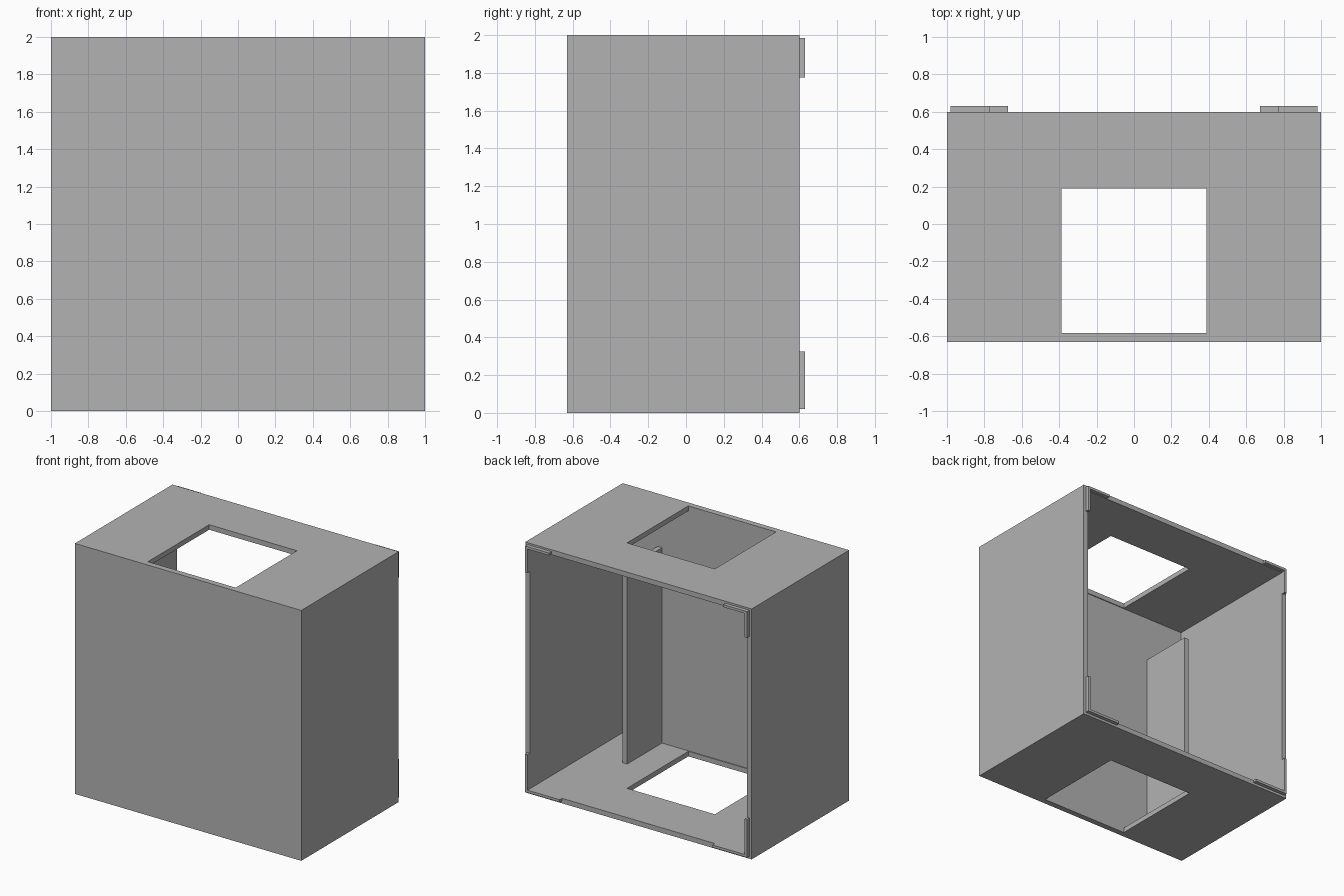
import bpy
import bmesh

cube = bpy.data.objects.get("Cube")
if cube:
    bpy.data.objects.remove(cube, do_unlink=True)

grey = bpy.data.materials.new("plain grey")
grey.diffuse_color = (0.45, 0.45, 0.45, 1)
grey.use_nodes = True
grey.node_tree.nodes["Principled BSDF"].inputs["Base Color"].default_value = (0.45, 0.45, 0.45, 1)

WALL = 0.04
FRONT, BACK = -0.63, 0.60


def finish(name, bm):
    bmesh.ops.recalc_face_normals(bm, faces=bm.faces)
    mesh = bpy.data.meshes.new(name)
    bm.to_mesh(mesh)
    bm.free()
    mesh.materials.append(grey)
    obj = bpy.data.objects.new(name, mesh)
    bpy.context.collection.objects.link(obj)
    return obj


def rectangle(bm, x, y0, y1, z):
    corners = [(-x, y0), (x, y0), (x, y1), (-x, y1)]
    return [bm.verts.new((a, b, z)) for a, b in corners]


def extrude_outline(name, points, axis, start, end):
    """Prism from a 2D outline; axis is the direction of extrusion."""
    bm = bmesh.new()

    def place(u, v, w):
        co = [u, v]
        co.insert("xyz".index(axis), w)
        return co
    face = bm.faces.new([bm.verts.new(place(u, v, start)) for u, v in points])
    moved = bmesh.ops.extrude_face_region(bm, geom=[face], use_keep_orig=True)["geom"]
    shift = place(0, 0, end - start)
    bmesh.ops.translate(bm, vec=shift, verts=[g for g in moved if isinstance(g, bmesh.types.BMVert)])
    return finish(name, bm)


# Cabinet shell: open back, square opening in the top and the floor
bm = bmesh.new()
rings = []
for z in (0, 2):
    outer = rectangle(bm, 1, FRONT, BACK, z)
    hole = rectangle(bm, 0.388, -0.583, 0.19, z)
    for i in range(4):
        j = (i + 1) % 4
        bm.faces.new((outer[i], outer[j], hole[j], hole[i]))
    rings.append(outer)
low, high = rings
for i in (0, 1, 3):  # front and both sides
    j = (i + 1) % 4
    bm.faces.new((low[i], low[j], high[j], high[i]))
shell = finish("cabinet_shell", bm)
thick = shell.modifiers.new("wall thickness", "SOLIDIFY")
thick.thickness = WALL
thick.offset = -1
thick.use_even_offset = True

# Inner partitions and back corner clips, one set per side
for side, s in (("left", 1), ("right", -1)):
    inner, outer = s * 0.625, s * 0.665
    extrude_outline(side + "_partition",
                    [(inner, FRONT + WALL), (outer, FRONT + WALL), (outer, -0.15), (inner, -0.15)],
                    "z", WALL, 1.6)
    # L-shaped clips: arm length differs between top and bottom
    for level, base, d, arm in (("bottom", 0.02, 1, 0.305), ("top", 1.985, -1, 0.21)):
        shape = [(0, 0), (arm, 0), (arm, 0.02), (0.02, 0.02), (0.02, arm), (0, arm)]
        outline = [(s * (0.98 - u), base + d * v) for u, v in shape]
        extrude_outline(f"{side}_{level}_clip", outline, "y", BACK, 0.63)
